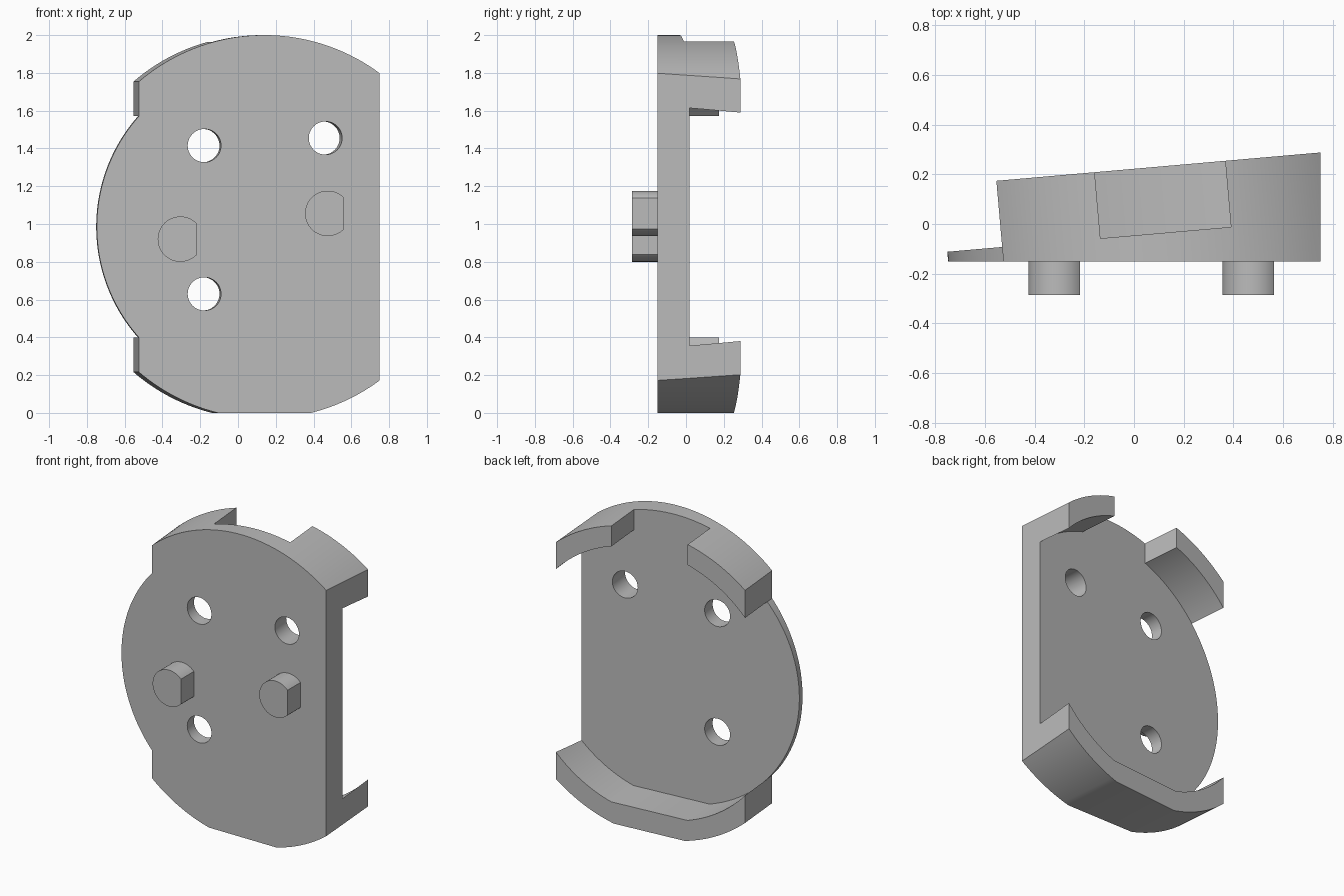
import bpy, bmesh, math

cube = bpy.data.objects.get("Cube")
if cube:
    bpy.data.objects.remove(cube, do_unlink=True)

TILT = math.radians(5)
SLOPE = math.tan(TILT)
FRONT = -0.15                      # flat front plane
CX, CZ = 0.14, 0.985               # disc centre on the front plane
R_OUT, R_IN, R_TAB = 1.015, 0.885, 0.884
LEFT = -0.525                      # where the rim stops

grey = bpy.data.materials.new("plain grey")
grey.use_nodes = True
grey.diffuse_color = (0.5, 0.5, 0.5, 1)
grey.node_tree.nodes["Principled BSDF"].inputs["Base Color"].default_value = (0.5, 0.5, 0.5, 1)


def prism(name, outline, start, end, tilt=TILT):
    """Sweep an x-z outline along a tilted axis between planes y = y0 + slope * x."""
    s, c = math.sin(tilt), math.cos(tilt)
    bm = bmesh.new()
    rings = []
    for y0, k in (start, end):
        ring = []
        for x, z in outline:
            t = (y0 + k * x - FRONT) / (c + k * s)
            ring.append(bm.verts.new((x - t * s, FRONT + t * c, z)))
        rings.append(ring)
        bm.faces.new(ring)
    n = len(outline)
    for i in range(n):
        j = (i + 1) % n
        bm.faces.new((rings[0][i], rings[0][j], rings[1][j], rings[1][i]))
    bmesh.ops.recalc_face_normals(bm, faces=bm.faces)
    mesh = bpy.data.meshes.new(name)
    bm.to_mesh(mesh)
    bm.free()
    obj = bpy.data.objects.new(name, mesh)
    bpy.context.collection.objects.link(obj)
    mesh.materials.append(grey)
    return obj


def arc(r, a0, a1, n=48, cx=CX, cz=CZ, stretch=1 / math.cos(TILT)):
    return [(cx + r * stretch * math.cos(a0 + (a1 - a0) * i / n),
             cz + r * math.sin(a0 + (a1 - a0) * i / n)) for i in range(n + 1)]


def angle_at(x, r):
    return math.acos((x - CX) * math.cos(TILT) / r)


def cut(obj, cutter):
    cutter.hide_render = True
    mod = obj.modifiers.new("cut", 'BOOLEAN')
    mod.operation, mod.solver, mod.object = 'DIFFERENCE', 'EXACT', cutter
    bpy.context.view_layer.objects.active = obj
    bpy.ops.object.modifier_apply(modifier=mod.name)
    bpy.data.objects.remove(cutter, do_unlink=True)


def smooth(obj):
    bpy.ops.object.select_all(action='DESELECT')
    obj.select_set(True)
    bpy.context.view_layer.objects.active = obj
    bpy.ops.object.shade_smooth_by_angle(angle=math.radians(20))


# Body: large disc with a flat bottom and a smaller round tab on one side
low = math.asin(CZ / R_OUT)
a, b = angle_at(LEFT, R_OUT), angle_at(LEFT, R_TAB)
outline = (arc(R_OUT, -low, a, 96) + arc(R_TAB, b, 2 * math.pi - b)
           + arc(R_OUT, 2 * math.pi - a, math.pi + low))
body = prism("mounting_plate", outline, (FRONT, 0), (0.222, SLOPE))

# Pocket: hollows the rim, opens it at the side and through a notch at the top
low = math.asin((CZ - 0.14) / R_IN)
a = angle_at(LEFT, R_IN)
n0, n1 = 0.402, -0.127
upper = arc(R_IN, angle_at(n1, R_IN), a)
lower = arc(R_IN, 2 * math.pi - a, math.pi + low)
pocket = (arc(R_IN, -low, angle_at(n0, R_IN), 72) + [(n0, 2.3), (n1, 2.3)] + upper
          + [(-1.3, upper[-1][1]), (-1.3, lower[0][1])] + lower)
cut(body, prism("pocket_cutter", pocket, (-0.046, SLOPE), (0.6, SLOPE)))

# Straight flat side
cut(body, prism("side_cutter", [(0.75, -1), (2, -1), (2, 3), (0.75, 3)],
                (-1, 0), (1, 0), 0))

# Screw holes
for x, z in ((-0.178, 1.415), (0.463, 1.455), (-0.178, 0.63)):
    hole = arc(0.088, 0, 2 * math.pi, 48, x, z)[:-1]
    cut(body, prism("hole_cutter", hole, (-0.4, 0), (0.4, 0)))
smooth(body)

# D-shaped pegs on the front
flat = math.acos(0.087 / 0.12)
for name, x, z in (("right_peg", -0.305, 0.92), ("left_peg", 0.475, 1.056)):
    profile = arc(0.12, flat, 2 * math.pi - flat, 48, x, z, 1)
    smooth(prism(name, profile, (-0.285, 0), (-0.13, 0), 0))
